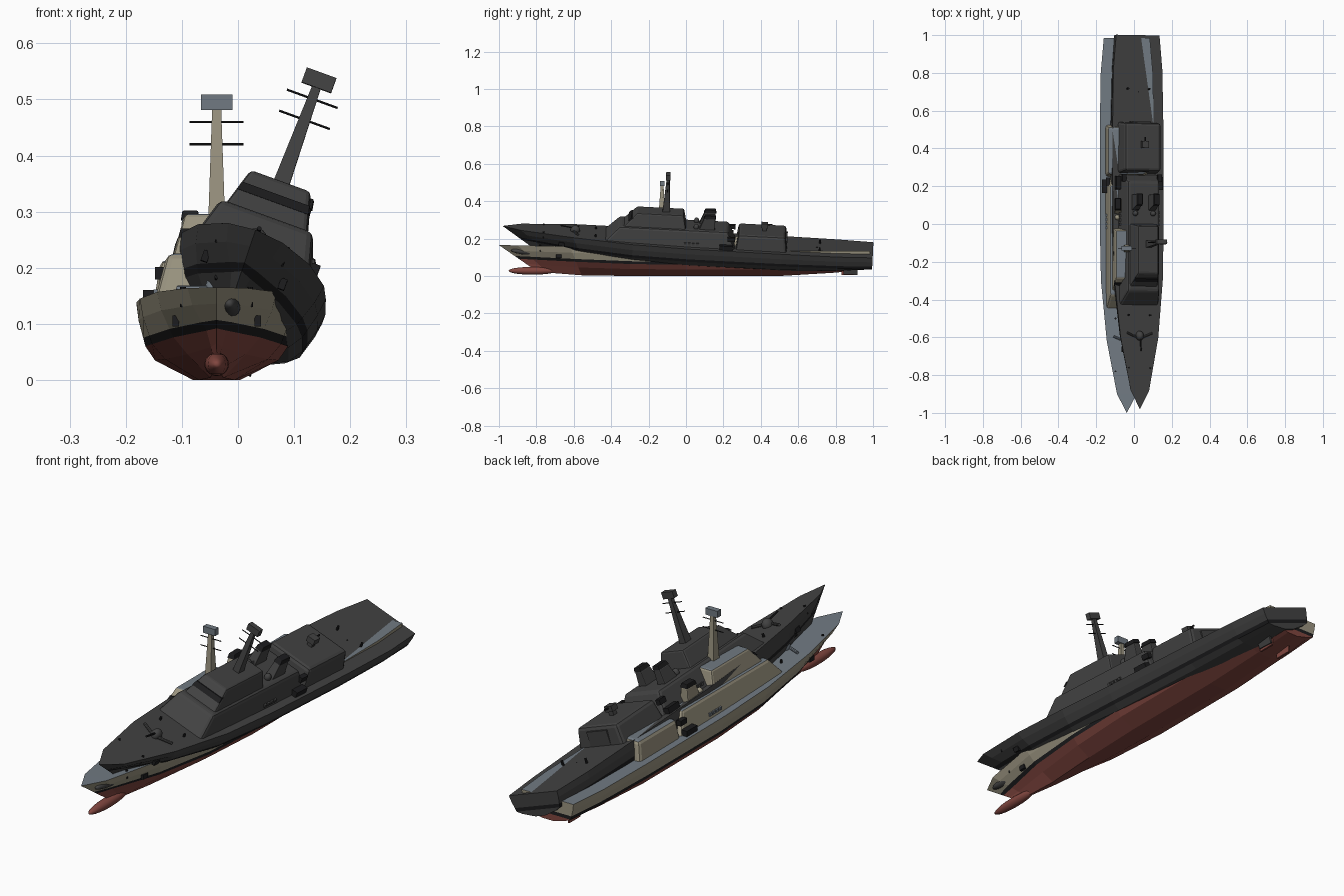
import bpy, bmesh, math
from mathutils import Matrix, Vector

if "Cube" in bpy.data.objects:
    bpy.data.objects.remove(bpy.data.objects["Cube"])


def material(name, rgb):
    m = bpy.data.materials.new(name)
    m.diffuse_color = (*rgb, 1)
    m.use_nodes = True
    m.node_tree.nodes["Principled BSDF"].inputs["Base Color"].default_value = m.diffuse_color
    return m


TAN = material("tan paint", (.33, .30, .22))
DECK = material("grey deck", (.165, .195, .225))
RED = material("red underside", (.22, .062, .05))
BLACK = material("black trim", (.012, .012, .013))
DARK = material("dark charcoal", (.055, .055, .055))


class Ship:
    """One ship; every part is placed with the same matrix."""

    def __init__(self, prefix, matrix, plain=None):
        self.prefix, self.matrix, self.plain = prefix, matrix, plain

    def finish(self, bm, name, mats, rule=None, smooth=False):
        bmesh.ops.recalc_face_normals(bm, faces=bm.faces)
        bm.normal_update()
        if rule:
            for f in bm.faces:
                f.material_index = rule(f)
        me = bpy.data.meshes.new(name)
        bm.to_mesh(me)
        bm.free()
        for m in mats:
            me.materials.append(m if m is BLACK or not self.plain else self.plain)
        me.transform(self.matrix)
        ob = bpy.data.objects.new(self.prefix + name, me)
        bpy.context.collection.objects.link(ob)
        if smooth:
            for p in me.polygons:
                p.use_smooth = True
        return ob

    def block(self, name, low, high, mats, bevel=0, x=0, top=False):
        """Tapered block; low and high are (half width, y start, y end, z)."""
        bm = bmesh.new()
        rings = []
        for w, a, b, z in (low, high):
            rings.append([bm.verts.new(p) for p in
                          ((x - w, a, z), (x + w, a, z), (x + w, b, z), (x - w, b, z))])
        bm.faces.new(rings[0])
        bm.faces.new(rings[1])
        for i in range(4):
            j = (i + 1) % 4
            bm.faces.new((rings[0][i], rings[0][j], rings[1][j], rings[1][i]))
        if bevel:
            edges = [e for e in bm.edges if any(v in rings[1] for v in e.verts)]
            bmesh.ops.bevel(bm, geom=edges, offset=bevel, segments=2, affect='EDGES', profile=.5)
        rule = (lambda f: 1 if f.normal.z > .9 else 0) if top else None
        return self.finish(bm, name, mats, rule)

    def box(self, name, centre, size, mat):
        x, y, z = centre
        w, d, h = (s / 2 for s in size)
        return self.block(name, (w, y - d, y + d, z - h), (w, y - d, y + d, z + h), [mat], x=x)

    def ball(self, name, centre, scale, mat):
        bm = bmesh.new()
        bmesh.ops.create_uvsphere(bm, u_segments=16, v_segments=10, radius=1)
        bmesh.ops.transform(bm, verts=bm.verts,
                            matrix=Matrix.Translation(centre) @ Matrix.Diagonal((*scale, 1)))
        return self.finish(bm, name, [mat], smooth=True)

    def rod(self, name, a, b, r, mat):
        a, b = Vector(a), Vector(b)
        bm = bmesh.new()
        bmesh.ops.create_cone(bm, segments=8, radius1=r, radius2=r, depth=(b - a).length, cap_ends=True)
        turn = (b - a).to_track_quat('Z', 'Y').to_matrix().to_4x4()
        bmesh.ops.transform(bm, verts=bm.verts, matrix=Matrix.Translation((a + b) / 2) @ turn)
        return self.finish(bm, name, [mat])

    def hull(self):
        # y, stem rake, half widths (deck, water, bilge, keel), heights (deck, water, keel)
        stations = [
            (-1, 1.45, 0, 0, 0, 0, .165, .092, .03),
            (-.9, 1.1, .052, .018, .01, .003, .164, .088, .018),
            (-.62, .4, .106, .077, .052, .012, .157, .076, .004),
            (-.3, 0, .137, .115, .092, .032, .145, .064, 0),
            (0, 0, .143, .127, .11, .042, .138, .06, 0),
            (.5, 0, .143, .127, .11, .042, .135, .06, 0),
            (.8, 0, .138, .121, .1, .035, .133, .062, .018),
            (.985, 0, .122, .11, .085, .025, .133, .065, .038)]
        bm = bmesh.new()
        rings = []
        for y, rake, d, w, b, k, zd, zw, zk in stations:
            zs = zw + .015
            half = [(k, zk), (b, zk + (zw - zk) * .58), (w, zw), (w + (d - w) * .25, zs),
                    (w + (d - w) * .75, (zs + zd) / 2), (d, zd)]
            pts = [(-x, z) for x, z in reversed(half)] + half
            rings.append([bm.verts.new((x, y + rake * (zd - z), z)) for x, z in pts])
        n = len(rings[0])
        bands = [3, 3, 2, 1, 1, 1, 1, 1, 2, 3, 3, 0]     # deck, red, stripe, side
        for a, b in zip(rings, rings[1:]):
            for i in range(n):
                j = (i + 1) % n
                f = bm.faces.new((a[i], a[j], b[j], b[i]))
                f.material_index = bands[i]
        # transom strips
        for i in range(5):
            f = bm.faces.new((rings[-1][i], rings[-1][i + 1], rings[-1][n - 2 - i], rings[-1][n - 1 - i]))
            f.material_index = bands[i]
        bmesh.ops.remove_doubles(bm, verts=bm.verts, dist=1e-5)
        self.finish(bm, "hull", [DECK, RED, BLACK, TAN])

    def build(self):
        self.hull()
        self.ball("bulbous_bow", (0, -.82, .028), (.022, .13, .021), RED)
        # deckhouse, bridge and hangar
        self.block("deckhouse", (.115, -.47, .25, .125), (.088, -.375, .205, .225), [TAN, DECK], .012, top=True)
        self.block("bridge", (.078, -.355, -.02, .22), (.057, -.285, -.035, .296), [TAN, DECK], .008, top=True)
        self.block("hangar", (.114, .25, .525, .125), (.1, .262, .515, .215), [TAN, DECK], .014, top=True)
        self.box("hangar_door", (0, .521, .167), (.1, .008, .06), BLACK if not self.plain else DARK)
        self.block("front_window_strip", (.068, -.329, -.32, .254), (.064, -.313, -.3, .27), [BLACK])
        # mast with yards and radar panel
        self.block("mast", (.015, -.15, -.11, .285), (.008, -.135, -.12, .485), [TAN])
        for z in (.42, .46):
            self.rod("mast_yard", (-.048, -.128, z), (.048, -.128, z), .002, BLACK)
        self.box("radar_panel", (0, -.128, .495), (.056, .024, .028), DECK)
        # bow gun and breakwater
        self.ball("gun_turret", (0, -.61, .162), (.021, .026, .026), DECK)
        self.rod("gun_barrel", (0, -.62, .174), (0, -.69, .184), .004, BLACK)
        # hangar roof gun
        self.box("roof_gun_base", (0, .4, .223), (.022, .022, .02), DECK)
        self.box("roof_gun", (0, .4, .244), (.036, .036, .024), DECK)
        self.rod("roof_gun_barrel", (0, .4, .246), (0, .44, .25), .004, BLACK)
        for s in (-1, 1):
            self.rod("breakwater", (0, -.625, .162), (s * .07, -.595, .162), .006, DECK)
            # funnels with black caps
            self.block("funnel", (.02, .05, .135, .22), (.015, .075, .135, .285), [TAN], .004, x=s * .047)
            self.block("funnel_cap", (.017, .072, .138, .284), (.014, .08, .135, .302), [BLACK], .003, x=s * .047)
            self.ball("dome", (s * .05, .035, .232), (.014, .014, .017), TAN)
            # side gear
            self.box("side_mount", (s * .118, .2, .148), (.026, .07, .024), BLACK)
            self.box("side_launcher", (s * .1, .225, .19), (.02, .04, .022), BLACK)
            self.box("anchor", (s * .073, -.68, .105), (.012, .03, .02), BLACK)
            self.box("rudder", (s * .045, .87, .03), (.008, .075, .05), RED)
            for i in range(4):
                self.box("porthole", (s * .109, -.02 + i * .022, .155), (.008, .014, .012), DECK)
            for y in (-.78, -.5, .7):
                self.rod("bollard", (s * .06, y, .13), (s * .06, y, .166 - .012 * (y > 0)), .005, BLACK)


# upright painted ship
Ship("painted_", Matrix.Translation((-.038, 0, 0))).build()

# heeled dark ship overlapping it, bow raised
heel = (Matrix.Translation((-.025, .01, .063))
        @ Matrix.Rotation(-.05, 4, 'X') @ Matrix.Rotation(math.radians(20), 4, 'Y'))
Ship("dark_", heel, DARK).build()
